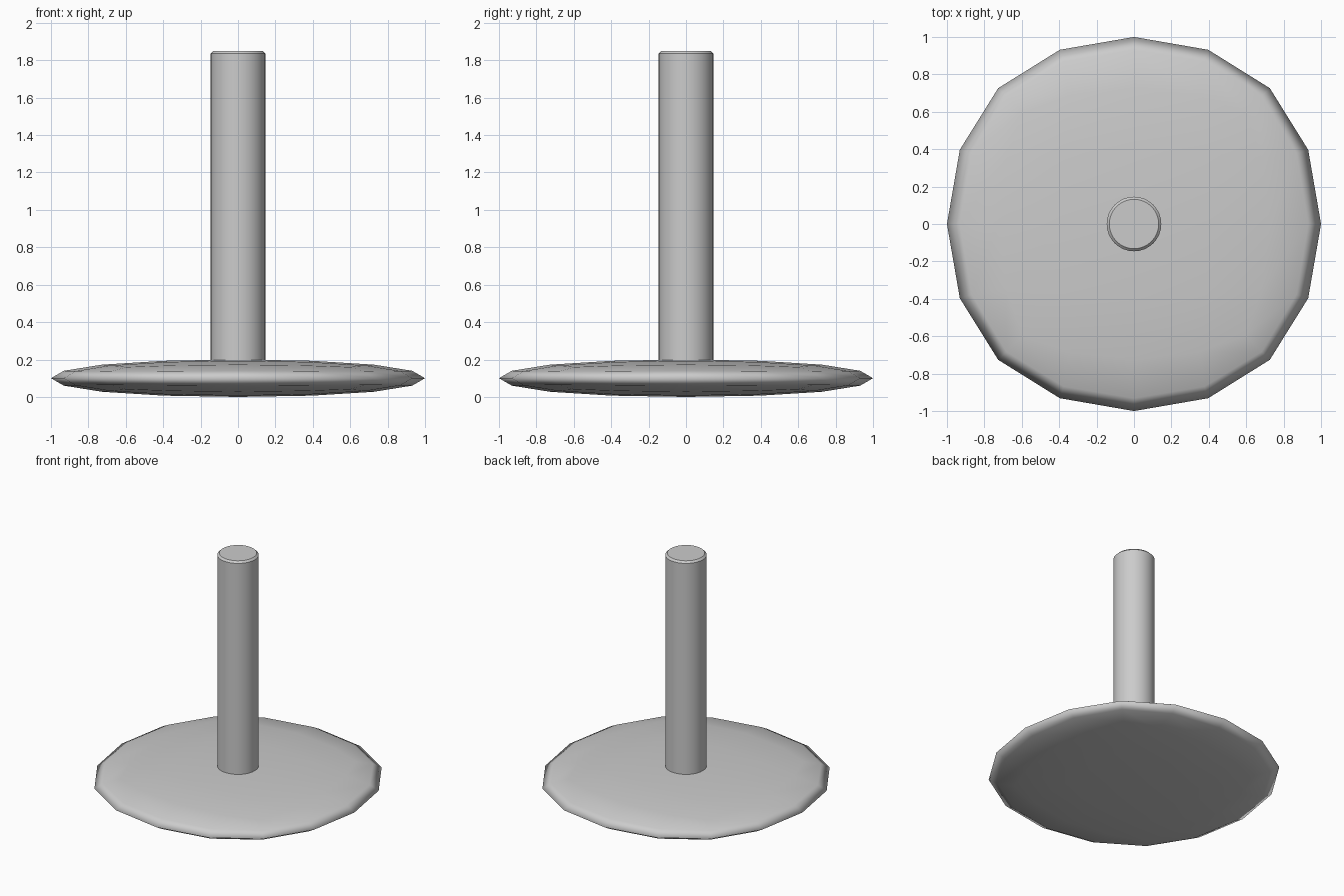
import bpy

if "Cube" in bpy.data.objects:
    bpy.data.objects.remove(bpy.data.objects["Cube"])

# Base: cube rounded by two subdivision levels, flattened to a disc
K = 1.1912  # brings the subdivided cube back to a half-size of 1
bpy.ops.mesh.primitive_cube_add(size=2, location=(0, 0, 0.1))
base = bpy.context.object
base.name = "base_disc"
base.scale = (K, K, K * 0.1)
bpy.ops.object.transform_apply(location=False, rotation=False, scale=True)
sub = base.modifiers.new("round", 'SUBSURF')
sub.levels = sub.render_levels = 2
bpy.ops.object.modifier_apply(modifier=sub.name)
bpy.ops.object.shade_smooth()

# Post: cylinder with a small chamfer on its end rims, sunk into the base
bottom, top = 0.13, 1.85
bpy.ops.mesh.primitive_cylinder_add(vertices=32, radius=0.146, depth=top - bottom,
                                    location=(0, 0, (top + bottom) / 2))
post = bpy.context.object
post.name = "post"
bev = post.modifiers.new("chamfer", 'BEVEL')
bev.width = 0.014
bev.segments = 1
bev.limit_method = 'ANGLE'
bpy.ops.object.modifier_apply(modifier=bev.name)
bpy.ops.object.shade_smooth_by_angle()
